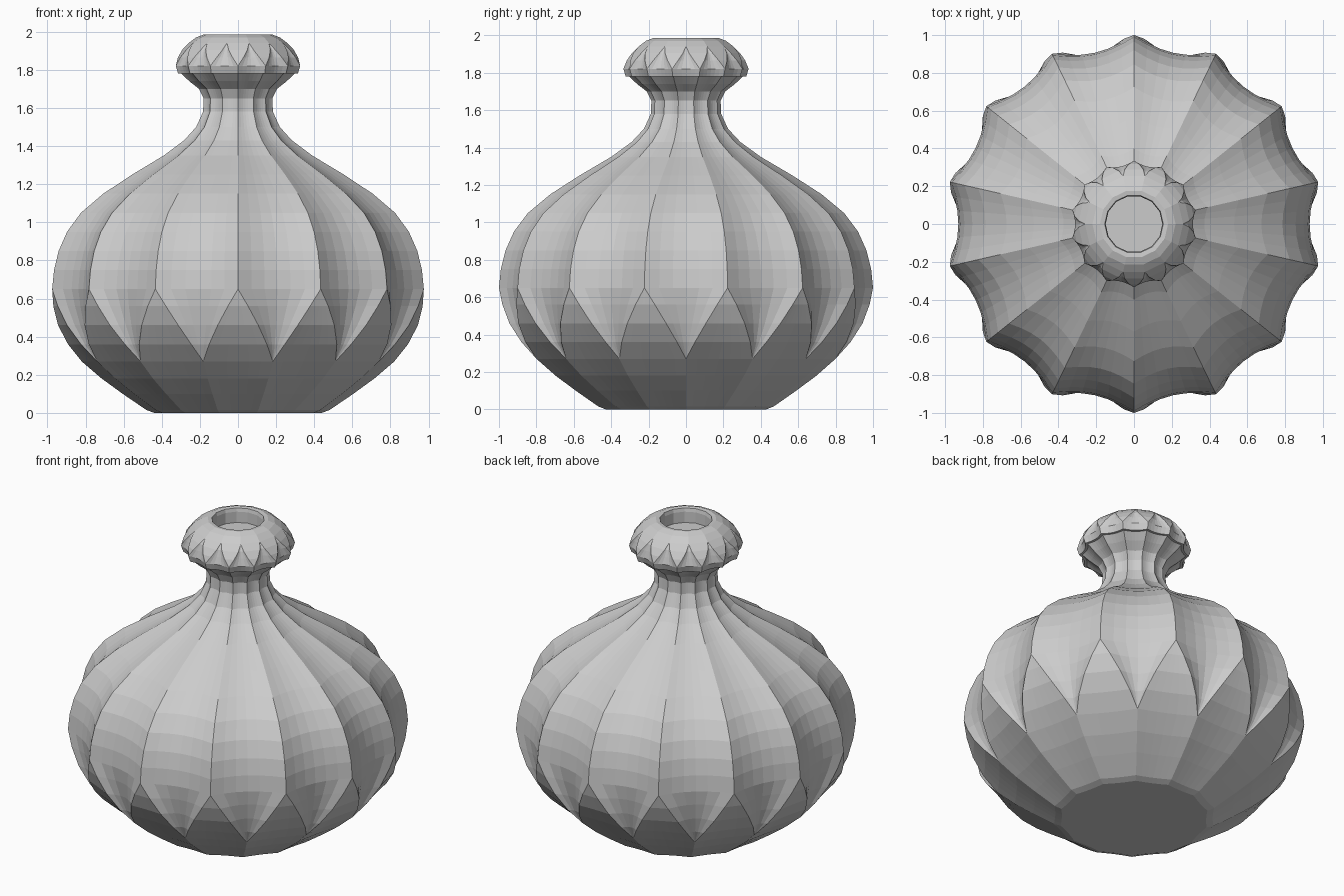
import bpy, bmesh
from math import pi, sin, cos

if "Cube" in bpy.data.objects:
    bpy.data.objects.remove(bpy.data.objects["Cube"])

SIDES = 14          # ridges around the vase
HALF = pi / SIDES   # half the angle of one flute
N = 3               # columns per leaf half and per scoop half


def ring(z, edge, valley, s, sag):
    """One fluted ring. s is the share taken by the leaf around each ridge:
    0 = only scoops between the ridges, 1 = only leaf panels."""
    half = [s * i / N for i in range(N + 1)]
    half += [s + (1 - s) * i / N for i in range(1, N + 1)]
    ts = [-t for t in reversed(half[1:])] + half[:-1]
    pts = []
    for k in range(SIDES):
        for j, t in enumerate(ts):
            a = abs(t)
            idx = abs(j - 2 * N)
            if idx <= N:      # flat to slightly hollow leaf panel
                r = edge * cos(s * HALF) / cos(a * HALF) - sag * edge * (s * s - a * a)
            else:             # hollow scoop
                r = valley + (edge - valley) * ((1 - a) / (1 - s)) ** 2 if s < 1 else edge
            ang = pi / 2 + (2 * k + t) * HALF
            pts.append((r * cos(ang), r * sin(ang), z))
    return pts


def fluted(name, rows, sag):
    bm = bmesh.new()
    rings = [[bm.verts.new(p) for p in ring(*row, sag)] for row in rows]
    for lo, hi in zip(rings, rings[1:]):
        n = len(lo)
        for i in range(n):
            j = (i + 1) % n
            bm.faces.new((lo[i], lo[j], hi[j], hi[i]))
    bm.faces.new(rings[0][::-1])
    bm.faces.new(rings[-1])
    bmesh.ops.remove_doubles(bm, verts=bm.verts, dist=1e-5)
    bmesh.ops.recalc_face_normals(bm, faces=bm.faces)
    me = bpy.data.meshes.new(name)
    bm.to_mesh(me)
    bm.free()
    ob = bpy.data.objects.new(name, me)
    bpy.context.collection.objects.link(ob)
    return ob


# Body: leaf panels at the foot, pointed tips, then scooped flutes up to the neck
body = [(0, .44, .44, 1), (.015, .48, .48, 1), (.10, .605, .605, 1),
        (.18, .715, .715, 1), (.27, .82, .82, 1),
        (.36, .893, .867, .76), (.46, .95, .897, .5), (.56, .983, .918, .24),
        (.65, 1.0, .93, 0)]
upper = [(.75, .99), (.85, .965), (.95, .92), (1.05, .845), (1.15, .725),
         (1.25, .57), (1.35, .40), (1.43, .29), (1.50, .225), (1.58, .188),
         (1.65, .185), (1.70, .21), (1.74, .262), (1.785, .31)]
body += [(z, r, r * .93, 0) for z, r in upper]
fluted("vase_body", body, .012)

# Lip: fluted collar with small leaf facets and a sunken mouth
lip = [(1.78, .322, .298, 0), (1.82, .335, .312, 0), (1.865, .318, .298, .4),
       (1.905, .293, .284, .75), (1.94, .26, .26, 1), (1.97, .22, .22, 1),
       (1.985, .18, .18, 1), (1.982, .155, .155, 1), (1.96, .15, .15, 1),
       (1.89, .15, .15, 1)]
fluted("vase_lip", lip, 0)
